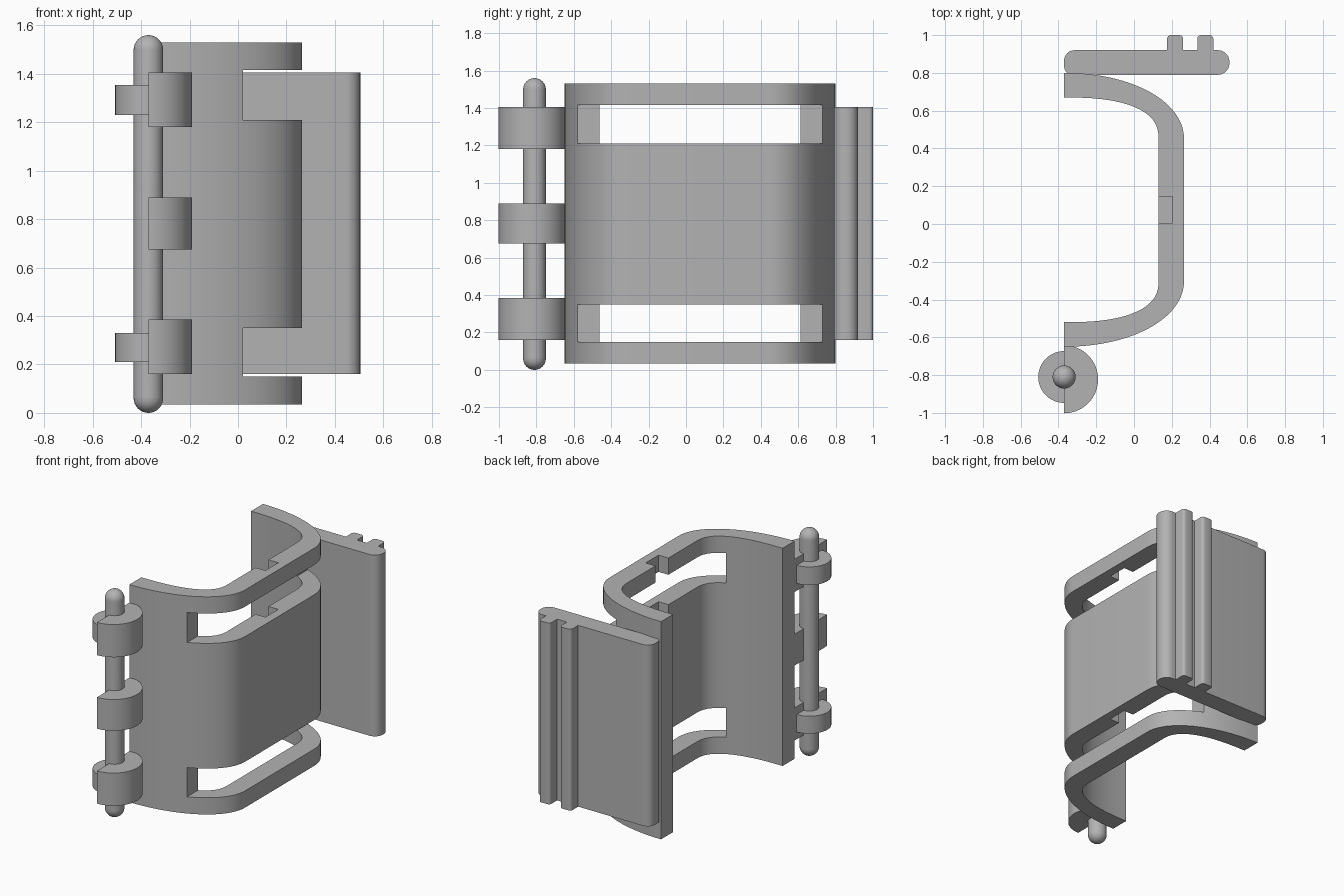
import bpy, bmesh
from math import cos, sin, pi, radians

if "Cube" in bpy.data.objects:
    bpy.data.objects.remove(bpy.data.objects["Cube"], do_unlink=True)

grey = bpy.data.materials.new("plain grey")
grey.use_nodes = True
colour = (0.45, 0.45, 0.45, 1)
grey.diffuse_color = colour
grey.node_tree.nodes["Principled BSDF"].inputs["Base Color"].default_value = colour


def extrude(name, outline, z0, z1):
    """Prism from a counter-clockwise plan outline."""
    bm = bmesh.new()
    face = bm.faces.new([bm.verts.new((x, y, z0)) for x, y in outline])
    new = bmesh.ops.extrude_face_region(bm, geom=[face])["geom"]
    bmesh.ops.translate(bm, vec=(0, 0, z1 - z0),
                        verts=[v for v in new if isinstance(v, bmesh.types.BMVert)])
    bmesh.ops.recalc_face_normals(bm, faces=bm.faces)
    mesh = bpy.data.meshes.new(name)
    bm.to_mesh(mesh)
    bm.free()
    mesh.materials.append(grey)
    ob = bpy.data.objects.new(name, mesh)
    bpy.context.collection.objects.link(ob)
    return ob


def select(ob):
    bpy.ops.object.select_all(action='DESELECT')
    ob.select_set(True)
    bpy.context.view_layer.objects.active = ob


def smooth(ob):
    select(ob)
    bpy.ops.object.shade_smooth_by_angle(angle=radians(30))


def rect(x0, x1, y0, y1):
    return [(x0, y0), (x1, y0), (x1, y1), (x0, y1)]


def arc(x, y, r, a0, a1, n=8):
    angles = [radians(a0 + (a1 - a0) * i / n) for i in range(n + 1)]
    return [(x + r * cos(a), y + r * sin(a)) for a in angles]


# Curved bracket: a thick C in plan, mirrored about its middle line
MID, BACK = 0.075, -0.37


def c_curve(rx, ry, power, n=20):
    half = []
    for i in range(n + 1):
        a = pi / 2 * i / n
        half.append((BACK + rx * cos(a) ** (2 / power) if i < n else BACK,
                     0.375 + ry * sin(a) ** (2 / power)))
    return [(x, MID - y) for x, y in reversed(half)] + [(x, MID + y) for x, y in half]


outer = c_curve(0.635, 0.35, 2.05)
inner = c_curve(0.50, 0.22, 2.5)
bracket = extrude("curved_bracket", outer + inner[::-1], 0.035, 1.53)

# Two windows and the inner vertical groove
cutters = [
    extrude("lower_window_cutter", rect(0.02, 0.5, -0.9, 1.0), 0.15, 0.35),
    extrude("upper_window_cutter", rect(0.02, 0.5, -0.9, 1.0), 1.21, 1.415),
    extrude("groove_cutter", rect(0.05, 0.205, 0.005, 0.145), 0.25, 1.7),
]
for cutter in cutters:
    mod = bracket.modifiers.new("cut", 'BOOLEAN')
    mod.operation = 'DIFFERENCE'
    mod.solver = 'EXACT'
    mod.object = cutter
    select(bracket)
    bpy.ops.object.modifier_apply(modifier=mod.name)
    bpy.data.objects.remove(cutter, do_unlink=True)
smooth(bracket)

# Rear plate with rounded ends and two ribs
plan = (arc(-0.325, 0.835, 0.045, 180, 270) + arc(0.445, 0.85, 0.06, 270, 360)
        + arc(0.445, 0.86, 0.06, 0, 90))
for x0, x1 in ((0.335, 0.42), (0.175, 0.26)):
    plan += [(x1, 0.92)] + arc(x1 - 0.02, 0.98, 0.02, 0, 90, 4)
    plan += arc(x0 + 0.02, 0.98, 0.02, 90, 180, 4) + [(x0, 0.92)]
plan += arc(-0.315, 0.865, 0.055, 90, 180)
smooth(extrude("ribbed_rear_plate", plan, 0.16, 1.405))

# Hinge knuckles: half discs on either side of the pin
for name, z0, z1 in (("lower", 0.16, 0.385), ("middle", 0.675, 0.89), ("upper", 1.18, 1.405)):
    smooth(extrude(name + "_knuckle", arc(BACK, -0.822, 0.18, -90, 90, 32), z0, z1))
for name, z0, z1 in (("lower", 0.21, 0.33), ("upper", 1.23, 1.355)):
    smooth(extrude(name + "_clasp", arc(BACK, -0.81, 0.137, 90, 270, 32), z0, z1))

# Hinge pin with domed ends: a sphere stretched apart at its equator
bpy.ops.mesh.primitive_uv_sphere_add(segments=32, ring_count=16, radius=0.061,
                                     location=(BACK, -0.81, 0.78))
pin = bpy.context.object
pin.name = "hinge_pin"
pin.data.materials.append(grey)
bm = bmesh.new()
bm.from_mesh(pin.data)
bmesh.ops.bisect_plane(bm, geom=bm.verts[:] + bm.edges[:] + bm.faces[:],
                       plane_co=(0, 0, 0), plane_no=(0, 0, 1))
equator = [e for e in bm.edges if all(abs(v.co.z) < 1e-4 for v in e.verts)]
bmesh.ops.split_edges(bm, edges=equator)
for f in bm.faces:
    f.tag = f.calc_center_median().z > 0
for v in bm.verts:
    v.co.z += 0.719 if v.link_faces[0].tag else -0.719
rims = [e for e in bm.edges if e.is_boundary]
bmesh.ops.bridge_loops(bm, edges=rims)
bmesh.ops.recalc_face_normals(bm, faces=bm.faces)
bm.to_mesh(pin.data)
bm.free()
smooth(pin)
